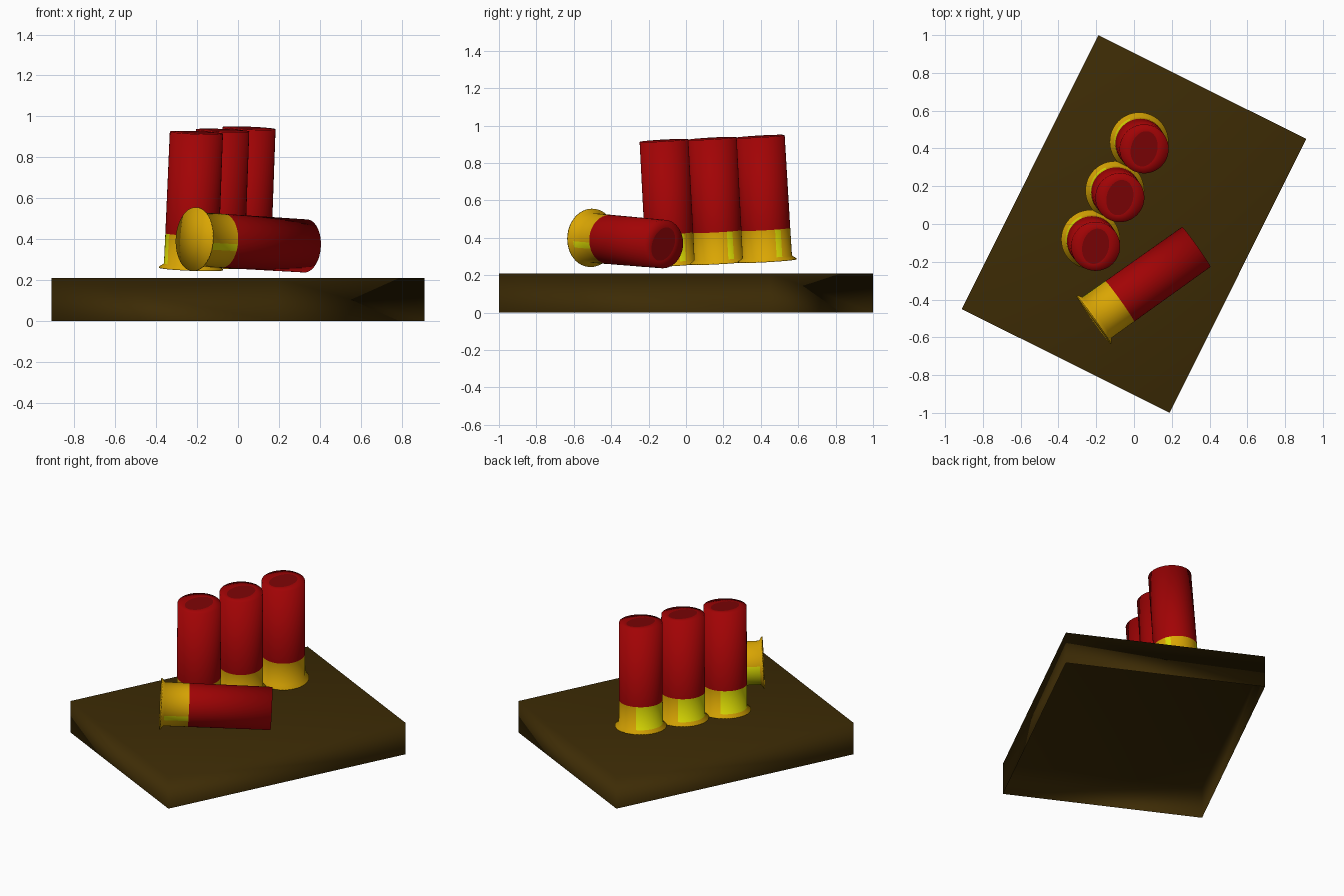
import bpy, bmesh, math
from mathutils import Matrix, Vector

if "Cube" in bpy.data.objects:
    bpy.data.objects.remove(bpy.data.objects["Cube"])


def material(name, rgb):
    m = bpy.data.materials.new(name)
    m.diffuse_color = (*rgb, 1)
    m.use_nodes = True
    m.node_tree.nodes["Principled BSDF"].inputs["Base Color"].default_value = m.diffuse_color
    return m


WOOD = material("dark brown", (0.046, 0.024, 0.0015))
BRASS = material("brass", (0.70, 0.38, 0.001))
SHINE = material("bright yellow brass", (0.70, 0.70, 0.001))
RED = material("red plastic", (0.36, 0.001, 0.0015))
DARK = material("dark red", (0.20, 0.001, 0.0015))

# Base slab: a box open underneath, turned about the vertical
bm = bmesh.new()
bmesh.ops.create_cube(bm, size=1)
bmesh.ops.delete(bm, geom=[f for f in bm.faces if f.normal.z < -0.5], context='FACES_ONLY')
bmesh.ops.transform(bm, verts=bm.verts, matrix=Matrix.Translation((0, 0, 0.105))
                    @ Matrix.Rotation(math.radians(-26.5), 4, 'Z')
                    @ Matrix.Diagonal((1.23, 1.62, 0.21, 1)))
for f in bm.faces:
    f.smooth = True
me = bpy.data.meshes.new("base_slab")
bm.to_mesh(me)
bm.free()
me.materials.append(WOOD)
slab = bpy.data.objects.new("base_slab", me)
bpy.context.collection.objects.link(slab)
slab.modifiers.new("soft_edges", 'WEIGHTED_NORMAL').mode = 'FACE_AREA'

# Cartridge: rings of (x radius, y radius, height, material of the band below)
SEGS = 48
TURN = math.radians(-15)
RINGS = [(0.156, 0.156, 0.0, 0), (0.156, 0.156, 0.006, 0), (0.133, 0.133, 0.022, 0),
         (0.132, 0.132, 0.17, 1), (0.130, 0.130, 0.668, 2), (0.070, 0.095, 0.668, 2)]


def cartridge_mesh():
    bm = bmesh.new()
    loops = []
    for rx, ry, z, _ in RINGS:
        ring = []
        for i in range(SEGS):
            a = 2 * math.pi * i / SEGS
            # the dark end mark is an ellipse, slightly turned
            p = Vector((rx * math.cos(a - TURN), ry * math.sin(a - TURN), z))
            ring.append(bm.verts.new(Matrix.Rotation(TURN, 3, 'Z') @ p))
        loops.append(ring)
    centre = bm.verts.new((0, 0, 0))
    for i in range(SEGS):  # brass base
        bm.faces.new((loops[0][(i + 1) % SEGS], loops[0][i], centre)).material_index = 0
    for k in range(1, len(RINGS)):
        for i in range(SEGS):
            j = (i + 1) % SEGS
            f = bm.faces.new((loops[k - 1][i], loops[k - 1][j], loops[k][j], loops[k][i]))
            mat = RINGS[k][3]
            if mat == 1:  # bright patch and thin stripe on the brass wall
                deg = (i + 0.5) * 360 / SEGS
                mat = 1 if 116 < deg < 207 or 26 < deg < 34 else 0
            f.material_index = mat
    bm.faces.new(loops[-1]).material_index = 3
    for f in bm.faces:
        f.smooth = True
    me = bpy.data.meshes.new("cartridge")
    bm.to_mesh(me)
    bm.free()
    for m in (BRASS, SHINE, RED, DARK):
        me.materials.append(m)
    return me


def place(name, mesh, base, axis, side):
    z = Vector(axis).normalized()
    y = z.cross(Vector(side)).normalized()
    x = y.cross(z)
    ob = bpy.data.objects.new(name, mesh)
    bpy.context.collection.objects.link(ob)
    ob.matrix_world = Matrix.Translation(base) @ Matrix((x, y, z)).transposed().to_4x4()


# Row of three standing cartridges, leaning slightly, plus one lying in front
mesh = cartridge_mesh()
first, step = Vector((-0.230, -0.081, 0.254)), Vector((0.1285, 0.258, 0.011))
for i in range(3):
    place(f"standing_cartridge_{i + 1}", mesh, first + step * i, (0.04, -0.056, 1), (1, 0, 0))
place("lying_cartridge", mesh, (-0.214, -0.508, 0.40), (0.54, 0.384, -0.033), (0.56, -0.78, 0.26))
